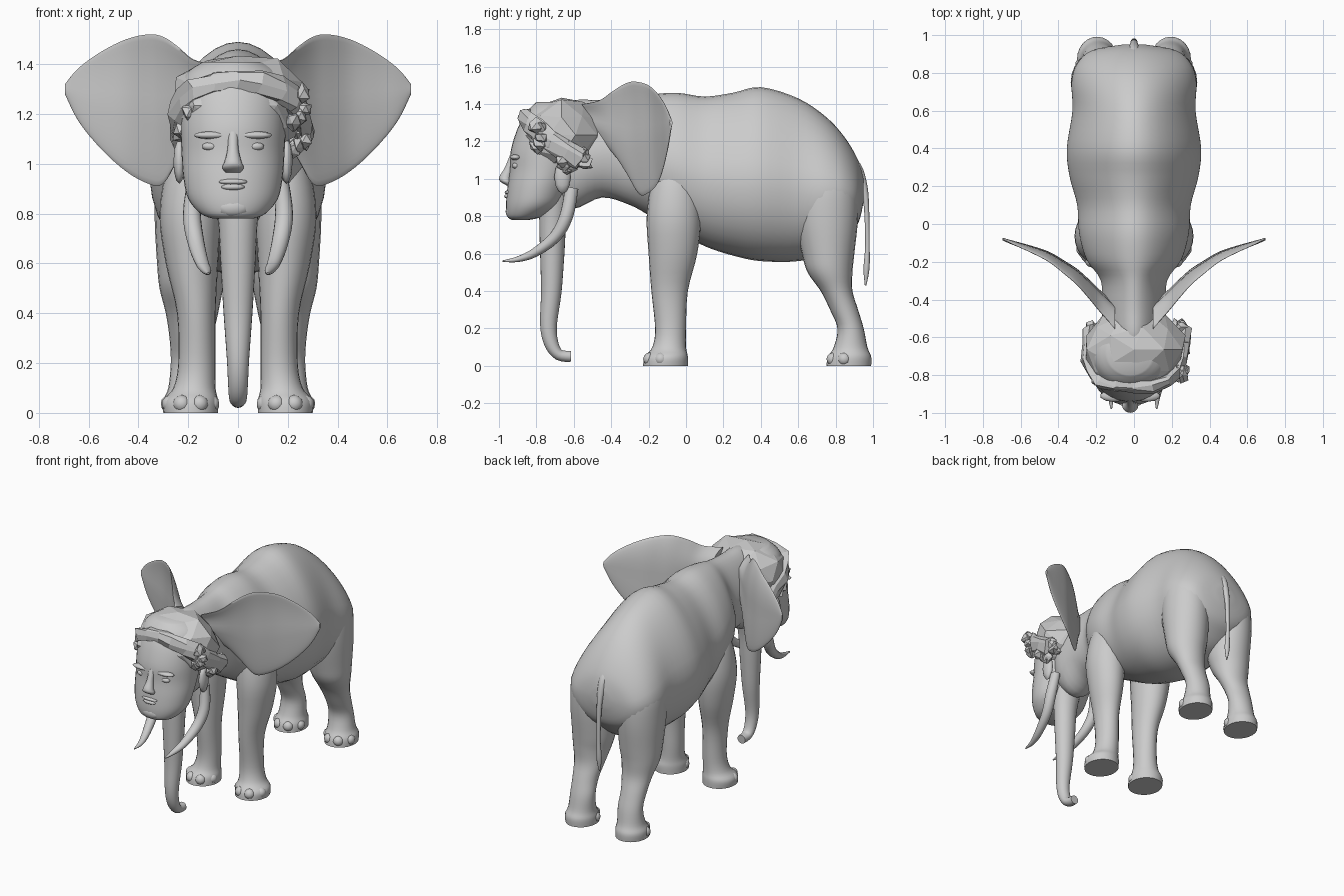
import bpy, bmesh, math, random
from mathutils import Vector

random.seed(4)
if "Cube" in bpy.data.objects:
    bpy.data.objects.remove(bpy.data.objects["Cube"], do_unlink=True)

grey = bpy.data.materials.new("plain_grey")
grey.use_nodes = True
grey.diffuse_color = (0.6, 0.6, 0.6, 1)
grey.node_tree.nodes["Principled BSDF"].inputs["Base Color"].default_value = grey.diffuse_color

X, Y, Z = Vector((1, 0, 0)), Vector((0, 1, 0)), Vector((0, 0, 1))


def finish(name, bm, mirror=False, smooth=True):
    bmesh.ops.recalc_face_normals(bm, faces=bm.faces)
    mesh = bpy.data.meshes.new(name)
    bm.to_mesh(mesh)
    bm.free()
    mesh.materials.append(grey)
    obj = bpy.data.objects.new(name, mesh)
    bpy.context.collection.objects.link(obj)
    if smooth:
        bpy.ops.object.select_all(action='DESELECT')
        obj.select_set(True)
        bpy.context.view_layer.objects.active = obj
        bpy.ops.object.shade_smooth_by_angle(angle=math.radians(50))
    if mirror:
        obj.modifiers.new("mirror", 'MIRROR').use_mirror_merge = False


def spline(rows, steps):
    """Smooth interpolation through rows of numbers."""
    out = []
    last = len(rows) - 1
    for i in range(last):
        a, b, c, d = (rows[min(max(k, 0), last)] for k in (i - 1, i, i + 1, i + 2))
        for s in range(steps):
            t = s / steps
            out.append([q + t / 2 * (r - p + t * (2*p - 5*q + 4*r - w + t * (3*(q - r) + w - p)))
                        for p, q, r, w in zip(a, b, c, d)])
    return out + [list(rows[-1])]


def loft(name, rows, axis=None, side=X, steps=4, sides=24, shape=None, mirror=False, smooth=True):
    """Skin elliptical rings given as x, y, z, radius along side, other radius."""
    rings = spline(rows, steps)
    centres = [Vector(r[:3]) for r in rings]
    bm = bmesh.new()
    loops = []
    for i, r in enumerate(rings):
        t = axis or (centres[min(i + 1, len(rings) - 1)] - centres[max(i - 1, 0)]).normalized()
        u = (side - t * side.dot(t)).normalized()
        v = t.cross(u)
        loop = []
        for k in range(sides):
            a = math.tau * k / sides
            p = centres[i] + u * math.cos(a) * r[3] + v * math.sin(a) * r[4]
            if shape:
                p = shape(p, math.sin(a))
            loop.append(bm.verts.new(p))
        loops.append(loop)
    for a, b in zip(loops, loops[1:]):
        for k in range(sides):
            n = (k + 1) % sides
            bm.faces.new((a[k], a[n], b[n], b[k]))
    bm.faces.new(loops[0])
    bm.faces.new(loops[-1])
    finish(name, bm, mirror, smooth)


def blob(name, places, size, rough=0.0, mirror=False, smooth=True, detail=2):
    """Ellipsoids of one size, optionally roughened into facets."""
    bm = bmesh.new()
    for place in places:
        new = bmesh.ops.create_icosphere(bm, subdivisions=detail, radius=1)["verts"]
        for v in new:
            k = 1 + random.uniform(-rough, rough)
            v.co = Vector(place) + Vector(c * s * k for c, s in zip(v.co, size))
    finish(name, bm, mirror, smooth)


# Body and neck: y, top, bottom, half width
torso = [(-.7, 1.36, .9, .12), (-.6, 1.42, .84, .165), (-.45, 1.42, .9, .17),
         (-.3, 1.43, .86, .175), (-.19, 1.45, .8, .25), (-.05, 1.46, .72, .29),
         (.1, 1.44, .64, .3), (.25, 1.46, .59, .34), (.4, 1.49, .56, .355),
         (.6, 1.43, .56, .325), (.75, 1.33, .6, .33), (.85, 1.22, .68, .3),
         (.92, 1.1, .76, .22), (.95, 1, .88, .06)]


def pear(p, s):
    p.x *= 1 - .25 * max(s, 0) + .1 * max(-s, 0)
    return p


loft("body", [(0, y, (t + b) / 2, w, (t - b) / 2) for y, t, b, w in torso],
     axis=-Y, sides=36, shape=pear)

# Legs: z, front, back, inner, outer
front_leg = [(0, -.23, .01, .08, .3), (.05, -.22, .01, .08, .3), (.1, -.18, 0, .09, .26),
             (.2, -.165, 0, .09, .24), (.4, -.185, .01, .09, .245), (.6, -.2, .06, .08, .29),
             (.8, -.21, .08, .07, .315), (1, -.18, .06, .07, .28), (1.12, -.12, .02, .1, .2)]
hind_leg = [(0, .75, .99, .09, .3), (.05, .76, .99, .09, .3), (.1, .79, .97, .1, .28),
            (.2, .81, .95, .1, .27), (.3, .77, .92, .1, .275), (.4, .72, .89, .08, .29),
            (.5, .65, .89, .06, .315), (.6, .62, .9, .04, .325), (.8, .58, .92, .03, .335),
            (.97, .58, .91, .03, .325), (1.08, .6, .84, .06, .27), (1.17, .66, .78, .1, .2)]
for name, leg in (("front", front_leg), ("hind", hind_leg)):
    loft(name + "_legs", [((i + o) / 2, (f + b) / 2, z, (o - i) / 2, (b - f) / 2)
                          for z, f, b, i, o in leg], axis=Z, mirror=True)
    z, f, b, i, o = leg[0]
    toes = []
    for turn in (-75, -25, 25, 75):
        a = math.radians(turn)
        toes.append(((i + o) / 2 + math.sin(a) * .083, (f + b) / 2 - math.cos(a) * .092, .036))
    blob(name + "_toes", toes, (.036, .036, .036), mirror=True)

# Trunk, tusks and tail
loft("trunk", [(0, -.68, 1.05, .12, .1), (0, -.71, .8, .082, .075), (0, -.715, .6, .07, .065),
               (0, -.72, .4, .058, .055), (0, -.735, .22, .045, .045),
               (0, -.72, .12, .04, .038), (0, -.68, .06, .036, .03), (0, -.615, .05, .03, .03)])
loft("tusks", [(.17, -.61, .95, .03, .035), (.185, -.64, .8, .036, .036),
               (.17, -.7, .69, .034, .032), (.145, -.81, .605, .027, .024),
               (.125, -.9, .57, .018, .015), (.12, -.98, .56, .004, .004)],
     sides=16, mirror=True)
loft("tail", [(0, .84, 1.13, .03, .03), (0, .91, 1.06, .03, .03), (0, .95, .96, .022, .02),
              (0, .965, .85, .016, .014), (0, .97, .65, .013, .012), (0, .965, .52, .018, .016),
              (0, .96, .43, .004, .004)], sides=12)

# Large ears: x, y, top, bottom, half thickness
flap = [(.1, -.48, 1.4, 1.2, .045), (.18, -.4, 1.42, 1.12, .04), (.24, -.335, 1.47, 1.02, .034),
        (.3, -.275, 1.51, .92, .028), (.36, -.23, 1.52, .92, .023), (.45, -.17, 1.5, .97, .018),
        (.55, -.13, 1.45, 1.06, .014), (.64, -.1, 1.385, 1.17, .011), (.695, -.08, 1.32, 1.28, .007)]


def curl(p, s):
    p.y += (.7 - abs(p.x)) * (.06 * max(-s, 0) - .12 * max(s, 0) ** 3)
    return p


loft("large_ears", [(x, y, (t + b) / 2, h, (t - b) / 2) for x, y, t, b, h in flap],
     axis=X, side=Y, sides=32, shape=curl, mirror=True)

# Human head: z, front, back, half width
mid = -.02
skull = [(.78, -.93, -.84, .08), (.8, -.955, -.76, .13), (.86, -.962, -.67, .18),
         (.95, -.955, -.62, .2), (1.05, -.942, -.57, .207), (1.15, -.937, -.53, .212),
         (1.27, -.9, -.5, .215), (1.36, -.85, -.52, .19), (1.41, -.8, -.56, .12)]
loft("face", [(mid, (f + b) / 2, z, w, (b - f) / 2) for z, f, b, w in skull], axis=Z, sides=36)

# Facial features
loft("nose", [(mid, -.925, 1.13, .02, .015), (mid, -.945, 1.06, .022, .024),
              (mid, -.966, 1.01, .034, .032), (mid, -.962, .985, .043, .03),
              (mid, -.945, .965, .03, .015)], axis=Z, sides=16)
for name, z, y, size in (("upper_lip", .928, -.95, (.06, .02, .012)),
                         ("lower_lip", .907, -.95, (.05, .022, .014)),
                         ("chin", .825, -.935, (.07, .03, .04))):
    blob(name, [(mid, y, z)], size)
blob("eyes", [(mid + s * .09, -.908, 1.07) for s in (-1, 1)], (.036, .022, .018))
blob("brows", [(mid + s * .085, -.91, 1.115) for s in (-1, 1)], (.075, .032, .016))
blob("small_ears", [(mid + s * .215, -.66, 1.01) for s in (-1, 1)], (.025, .045, .09))


# Faceted cap of hair with a raised front edge and ragged side locks
def ragged(p, s):
    return p + Vector(random.uniform(-.012, .012) for axis in "xyz")


blob("hair_cap", [(0, -.665, 1.235)], (.28, .235, .205), rough=.08, smooth=False)
loft("hair_edge", [(-.245, -.56, 1.1, .06, .035), (-.24, -.73, 1.21, .06, .035),
                   (-.17, -.835, 1.3, .05, .035), (0, -.86, 1.335, .045, .035),
                   (.17, -.835, 1.3, .05, .035), (.25, -.73, 1.21, .06, .035),
                   (.27, -.56, 1.1, .06, .035)],
     side=Z, steps=2, sides=8, shape=ragged, smooth=False)
locks = []
for s in (-1, 1):
    for k in range(26):
        y = random.uniform(-.82, -.54)
        locks.append((s * random.uniform(.2, .25) + .02, y,
                      random.uniform(-.08, .07) + .72 - y * .65))
blob("side_locks", locks, (.032, .04, .036), rough=.35, smooth=False, detail=1)
